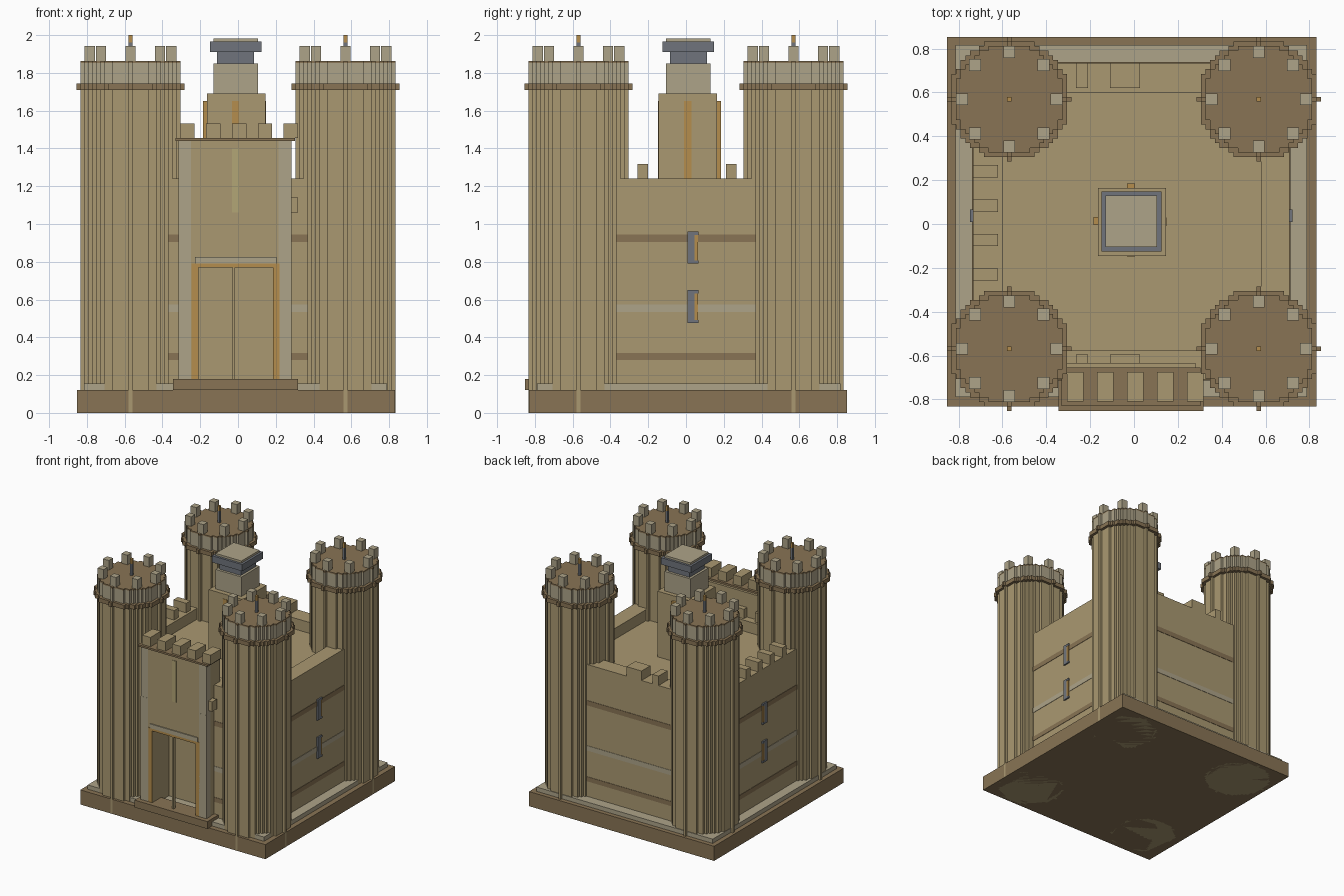
import bpy, bmesh, math

if "Cube" in bpy.data.objects:
    bpy.data.objects.remove(bpy.data.objects["Cube"])

def mat(name, rgb):
    m = bpy.data.materials.new(name)
    m.diffuse_color = (*rgb, 1)
    m.use_nodes = True
    m.node_tree.nodes["Principled BSDF"].inputs["Base Color"].default_value = m.diffuse_color
    return m

TAN = mat("sandstone", (0.40, 0.315, 0.165))
BROWN = mat("brown_stone", (0.25, 0.175, 0.09))
GREY = mat("pale_stone", (0.42, 0.37, 0.25))
DARK = mat("slate", (0.16, 0.175, 0.20))
ORANGE = mat("amber", (0.46, 0.27, 0.075))
YELLOW = mat("pale_window", (0.45, 0.38, 0.18))

def finish(name, bm, m):
    bmesh.ops.recalc_face_normals(bm, faces=bm.faces)
    me = bpy.data.meshes.new(name)
    bm.to_mesh(me)
    bm.free()
    me.materials.append(m)
    ob = bpy.data.objects.new(name, me)
    bpy.context.collection.objects.link(ob)
    return ob

def box(name, m, x0, x1, y0, y1, z0, z1):
    bm = bmesh.new()
    bmesh.ops.create_cube(bm, size=1)
    for v in bm.verts:
        v.co = ((x0 + x1) / 2 + v.co.x * (x1 - x0),
                (y0 + y1) / 2 + v.co.y * (y1 - y0),
                (z0 + z1) / 2 + v.co.z * (z1 - z0))
    return finish(name, bm, m)

U = 0.0211  # block size of the stepped towers

def stepped_disc(name, m, cx, cy, r, z0, z1):
    """Prism whose outline is a circle rasterised onto square blocks."""
    right = []
    for j in range(-r, r + 1):
        w = int(math.sqrt(r * r - j * j)) + 0.5
        for p in ((w, j - 0.5), (w, j + 0.5)):
            if len(right) > 1 and right[-1][0] == p[0] == right[-2][0]:
                right.pop()
            if not right or right[-1] != p:
                right.append(p)
    outline = right + [(-x, y) for x, y in reversed(right)]
    bm = bmesh.new()
    f = bm.faces.new([bm.verts.new((cx + x * U, cy + y * U, z0)) for x, y in outline])
    ext = bmesh.ops.extrude_face_region(bm, geom=[f])
    for g in ext["geom"]:
        if isinstance(g, bmesh.types.BMVert):
            g.co.z = z1
    return finish(name, bm, m)

# Base slab and plinth
box("base", BROWN, -0.853, 0.832, -0.832, 0.853, 0, 0.12)
box("plinth", GREY, -0.815, 0.79, -0.79, 0.817, 0.12, 0.155)

# Corner towers
for sx in (-1, 1):
    for sy in (-1, 1):
        cx, cy = 0.569 * sx, 0.569 * sy
        stepped_disc("tower_shaft", TAN, cx, cy, 12, -0.0, 1.71)
        stepped_disc("tower_band", BROWN, cx, cy, 13, 1.71, 1.745)
        stepped_disc("tower_parapet", GREY, cx, cy, 12, 1.745, 1.852)
        stepped_disc("tower_roof", BROWN, cx, cy, 12, 1.852, 1.863)
        for k in range(8):
            d = 0.216 if k % 2 == 0 else 0.220
            a = k * math.pi / 4
            x, y = cx + d * math.cos(a), cy + d * math.sin(a)
            box("tower_merlon", GREY, x - 0.027, x + 0.027, y - 0.027, y + 0.027, 1.863, 1.942)
        box("tower_spike", DARK, cx - 0.01, cx + 0.01, cy - 0.01, cy + 0.01, 1.863, 1.96)
        box("spike_tip", ORANGE, cx - 0.01, cx + 0.01, cy - 0.01, cy + 0.01, 1.96, 2.0)

# Curtain walls, front wall open for the gate passage
L, R, F, B, H = -0.735, 0.71, -0.71, 0.735, 1.24
box("left_wall", TAN, L, -0.60, F, B, 0.155, H)
box("right_wall", TAN, 0.58, R, F, B, 0.155, H)
box("back_wall", TAN, -0.60, 0.58, 0.60, B, 0.155, H)
box("front_wall_left", TAN, -0.60, -0.21, F, -0.575, 0.155, H)
box("front_wall_right", TAN, 0.185, 0.58, F, -0.575, 0.155, H)
box("front_wall_top", TAN, -0.21, 0.185, F, -0.575, 0.77, H)
box("gate_back", TAN, -0.21, 0.185, -0.60, -0.575, 0.155, 0.77)
box("roof", TAN, -0.60, 0.58, -0.575, 0.60, 1.10, 1.15)

# Coloured courses on the walls
e = 0.003
for z0, z1, m in ((0.28, 0.318, BROWN), (0.533, 0.573, GREY), (0.905, 0.945, BROWN)):
    box("course_left", m, L - e, L, -0.5, 0.5, z0, z1)
    box("course_right", m, R, R + e, -0.5, 0.5, z0, z1)
    box("course_back", m, -0.5, 0.5, B, B + e, z0, z1)
    box("course_front_left", m, -0.5, -0.30, F - e, F, z0, z1)
    box("course_front_right", m, 0.27, 0.5, F - e, F, z0, z1)

# Arrow slits on both side walls
for xa, xb in ((L - 0.012, L), (R, R + 0.012)):
    for z0, z1 in ((0.475, 0.65), (0.79, 0.96)):
        box("slit_bar", DARK, xa, xb, 0.008, 0.045, z0, z1)
        box("slit_foot", DARK, xa, xb, 0.045, 0.066, z0, z0 + 0.017)
        box("slit_head", DARK, xa, xb, 0.045, 0.066, z1 - 0.017, z1)
        xm = (xa + xb) / 2
        box("slit_glow", ORANGE, xm - 0.004, xm + 0.004, 0.045, 0.063, z0 + 0.017, z1 - 0.017)

# Wall merlons
for y in (-0.23, -0.073, 0.083, 0.24):
    box("left_merlon", TAN, L, -0.62, y - 0.028, y + 0.028, H, 1.318)
for x0, x1 in ((-0.265, -0.21), (-0.11, 0.027)):
    box("back_merlon", TAN, x0, x1, 0.62, B, H, 1.318)
    box("front_merlon", TAN, x0, x1, F, -0.595, H, 1.318)

# Gatehouse
GF, GB = -0.81, -0.635
box("gate_step", BROWN, -0.345, 0.318, -0.853, -0.70, 0.12, 0.18)
box("gate_left", TAN, -0.31, -0.21, GF, GB, 0.155, 1.44)
box("gate_right", TAN, 0.185, 0.28, GF, GB, 0.155, 1.44)
box("gate_top", TAN, -0.21, 0.185, GF, GB, 0.77, 1.44)
box("gate_post", TAN, -0.03, -0.016, GF - 0.004, GF + 0.02, 0.155, 0.77)
box("frame_left", ORANGE, -0.245, -0.21, GF - 0.006, GF, 0.18, 0.79)
box("frame_right", ORANGE, 0.185, 0.22, GF - 0.006, GF, 0.18, 0.79)
box("frame_top", ORANGE, -0.21, 0.185, GF - 0.006, GF, 0.77, 0.79)
box("lintel", GREY, -0.228, 0.203, GF - 0.008, GF, 0.79, 0.825)
box("gate_window", YELLOW, -0.033, 0.006, GF - 0.004, GF, 1.06, 1.40)
for x0, x1 in ((-0.314, -0.25), (0.215, 0.284)):
    box("quoin_lower", GREY, x0, x1, GF - 0.006, GF + 0.05, 0.18, 1.03)
    box("quoin_upper", GREY, x0, x1, GF - 0.005, GF + 0.05, 1.03, 1.44)
box("gate_bracket", TAN, 0.28, 0.318, -0.79, -0.73, 1.06, 1.14)
box("gate_cap", BROWN, -0.33, 0.303, -0.83, -0.655, 1.44, 1.455)
for k in range(5):
    x = -0.268 + k * 0.137
    box("gate_merlon", TAN, x - 0.038, x + 0.038, -0.81, -0.675, 1.455, 1.532)

# Central keep with amber strips on each face
box("keep", TAN, -0.165, 0.145, -0.145, 0.165, 1.15, 1.69)
box("keep_strip_left", ORANGE, -0.185, -0.165, -0.005, 0.033, 1.15, 1.65)
box("keep_strip_right", ORANGE, 0.145, 0.149, -0.01, 0.03, 1.15, 1.65)
box("keep_strip_back", ORANGE, -0.033, 0.005, 0.165, 0.185, 1.15, 1.65)
box("keep_strip_front", ORANGE, -0.033, 0.005, -0.149, -0.145, 1.15, 1.65)
for name, m, h, z0, z1 in (("keep_upper", GREY, 0.118, 1.69, 1.85),
                           ("keep_neck", DARK, 0.098, 1.85, 1.91),
                           ("keep_slab", DARK, 0.137, 1.91, 1.965),
                           ("keep_top", GREY, 0.118, 1.965, 1.982)):
    box(name, m, -0.012 - h, -0.012 + h, 0.012 - h, 0.012 + h, z0, z1)
